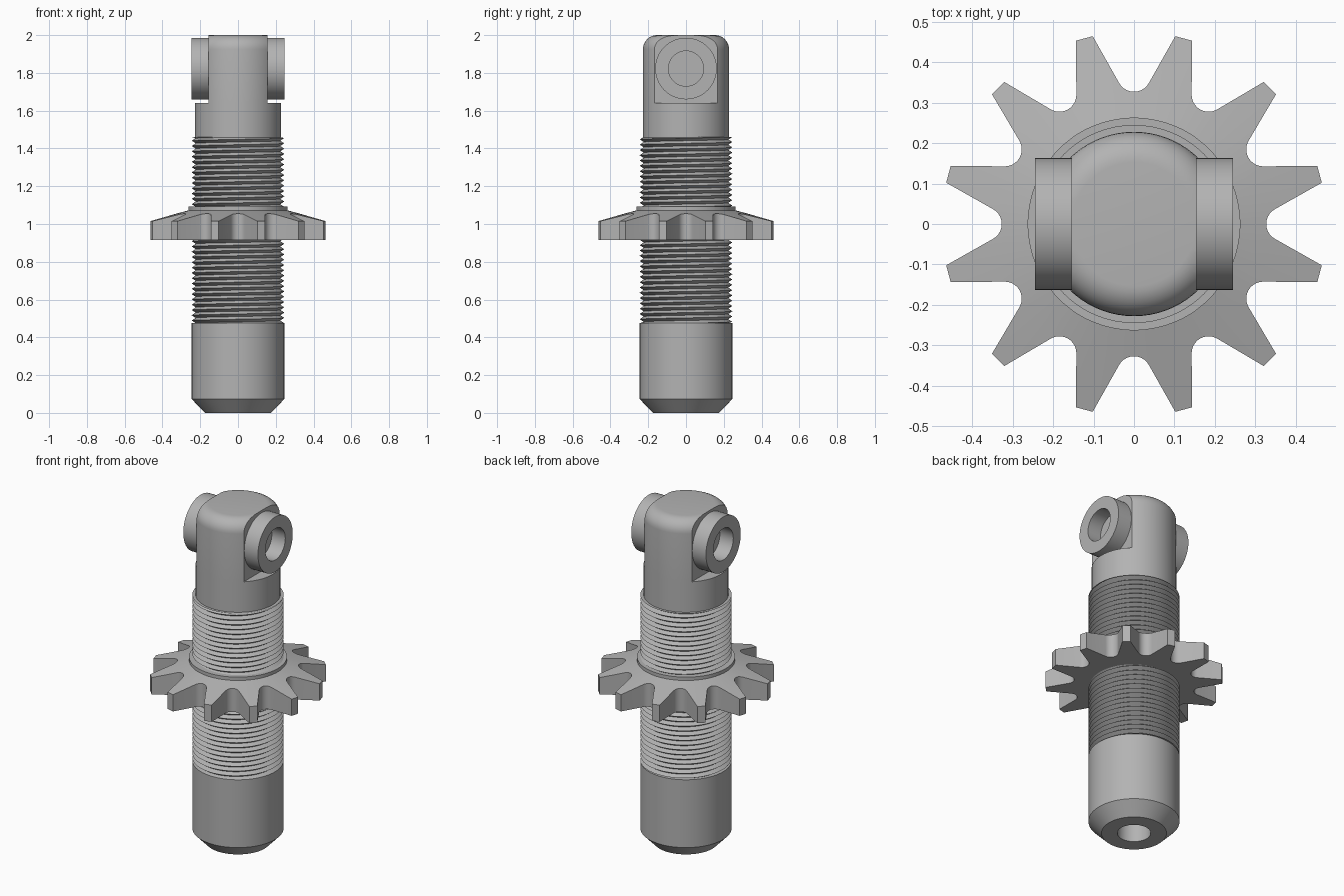
import bpy, bmesh, math
from mathutils import Matrix, Vector

if "Cube" in bpy.data.objects:
    bpy.data.objects.remove(bpy.data.objects["Cube"], do_unlink=True)

steel = bpy.data.materials.new("grey steel")
steel.use_nodes = True
COLOUR = (0.45, 0.45, 0.45, 1)
steel.diffuse_color = COLOUR
steel.node_tree.nodes["Principled BSDF"].inputs["Base Color"].default_value = COLOUR


def finish(name, bm, angle=30):
    """Turn a bmesh into a shaded object."""
    bmesh.ops.recalc_face_normals(bm, faces=bm.faces)
    mesh = bpy.data.meshes.new(name)
    bm.to_mesh(mesh)
    bm.free()
    mesh.materials.append(steel)
    obj = bpy.data.objects.new(name, mesh)
    bpy.context.collection.objects.link(obj)
    bpy.ops.object.select_all(action="DESELECT")
    obj.select_set(True)
    bpy.context.view_layer.objects.active = obj
    bpy.ops.object.shade_smooth_by_angle(angle=math.radians(angle))
    return obj


def lathe(profile, steps=72):
    """Spin (radius, height) points around z."""
    bm = bmesh.new()
    verts = [bm.verts.new((r, 0, z)) for r, z in profile]
    edges = [bm.edges.new(pair) for pair in zip(verts, verts[1:])]
    bmesh.ops.spin(bm, geom=verts + edges, cent=(0, 0, 0), axis=(0, 0, 1),
                   angle=math.tau, steps=steps)
    bmesh.ops.remove_doubles(bm, verts=bm.verts, dist=1e-5)
    return bm


# Shaft with a bored, chamfered foot and a plain neck
BODY, NECK, FLAT_Z = 0.245, 0.228, 1.64
THREAD_LOW, THREAD_HIGH = 0.475, 1.46
finish("shaft", lathe([
    (0, 0.2), (0.09, 0.2), (0.09, 0), (0.175, 0), (BODY, 0.073),
    (BODY, THREAD_LOW), (0.21, THREAD_LOW), (0.21, THREAD_HIGH - 0.01),
    (NECK, THREAD_HIGH - 0.01), (NECK, FLAT_Z), (0, FLAT_Z)]))

# Helical thread, clamped flat at both ends
PITCH, SEGMENTS, ROOT = 0.028, 64, 0.224
rows = 2 * (math.ceil((THREAD_HIGH - THREAD_LOW) / PITCH) + 2)
bm = bmesh.new()
grid = []
for j in range(SEGMENTS + 1):
    a = math.tau * j / SEGMENTS
    column = []
    for k in range(rows):
        z = THREAD_LOW + PITCH * (k / 2 - 1 + j / SEGMENTS)
        z = min(max(z, THREAD_LOW), THREAD_HIGH)
        r = ROOT if k % 2 else BODY
        column.append(bm.verts.new((r * math.cos(a), r * math.sin(a), z)))
    grid.append(column)
for left, right in zip(grid, grid[1:]):
    for k in range(rows - 1):
        bm.faces.new((left[k], right[k], right[k + 1], left[k + 1]))
bmesh.ops.remove_doubles(bm, verts=bm.verts, dist=1e-5)
finish("thread", bm)

# Head: rounded top, cut to a flat on each side
FLAT_X, ROUND = 0.155, 0.075
arc = [math.radians(90 * i / 8) for i in range(9)]
bm = lathe([(0, FLAT_Z), (NECK, FLAT_Z)] +
           [(NECK - ROUND + ROUND * math.cos(a), 2 - ROUND + ROUND * math.sin(a))
            for a in arc] + [(0, 2)])
for side in (-1, 1):
    cut = bmesh.ops.bisect_plane(
        bm, geom=bm.verts[:] + bm.edges[:] + bm.faces[:], dist=1e-6,
        plane_co=(side * FLAT_X, 0, 0), plane_no=(side, 0, 0), clear_outer=True)
    rim = [e for e in cut["geom_cut"] if isinstance(e, bmesh.types.BMEdge)]
    bmesh.ops.holes_fill(bm, edges=rim, sides=0)
finish("head", bm)

# Hollow pin boss on each flat
for side, name in ((1, "left_boss"), (-1, "right_boss")):
    bm = lathe([(0, FLAT_X + 0.002), (0.093, FLAT_X + 0.002), (0.093, BODY),
                (0.163, BODY), (0.163, FLAT_X - 0.005), (0, FLAT_X - 0.005)], 64)
    bm.transform(Matrix.Translation((0, 0, 1.823)) @
                 Matrix.Rotation(side * math.pi / 2, 4, "Y"))
    finish(name, bm)

# Toothed lock nut: twelve rounded gaps, sloping tooth tops, thin collar
TEETH, GAP_R, GAP_Y, TIP = 12, 0.042, 0.369, 0.4755
gap = [Vector((GAP_Y - GAP_R * math.cos(t), GAP_R * math.sin(t)))
       for t in (math.radians(d) for d in range(-60, 61, 12))]
tip_angle = math.radians(12.4)
gap = ([Vector((TIP * math.cos(tip_angle), -TIP * math.sin(tip_angle)))] + gap +
       [Vector((TIP * math.cos(tip_angle), TIP * math.sin(tip_angle)))])
outline = []
for i in range(TEETH):
    turn = Matrix.Rotation(math.tau * i / TEETH, 2)
    outline += [turn @ p for p in gap]

COLLAR, BOTTOM, SHOULDER, TOP = 0.263, 0.916, 1.072, 1.092
SLOPE = (SHOULDER - 1.015) / (TIP - COLLAR)
bm = bmesh.new()


def ring(radius, height):
    return [bm.verts.new((*(p.normalized() * radius), height)) for p in outline]


rings = [
    ring(0.22, BOTTOM),
    [bm.verts.new((*p, BOTTOM)) for p in outline],
    [bm.verts.new((*p, SHOULDER - SLOPE * (p.length - COLLAR))) for p in outline],
    ring(COLLAR, SHOULDER),
    ring(COLLAR, TOP),
    ring(0.22, TOP),
]
count = len(outline)
for low, high in zip(rings, rings[1:] + rings[:1]):
    for i in range(count):
        n = (i + 1) % count
        bm.faces.new((low[i], low[n], high[n], high[i]))
finish("lock_nut", bm, 25)
